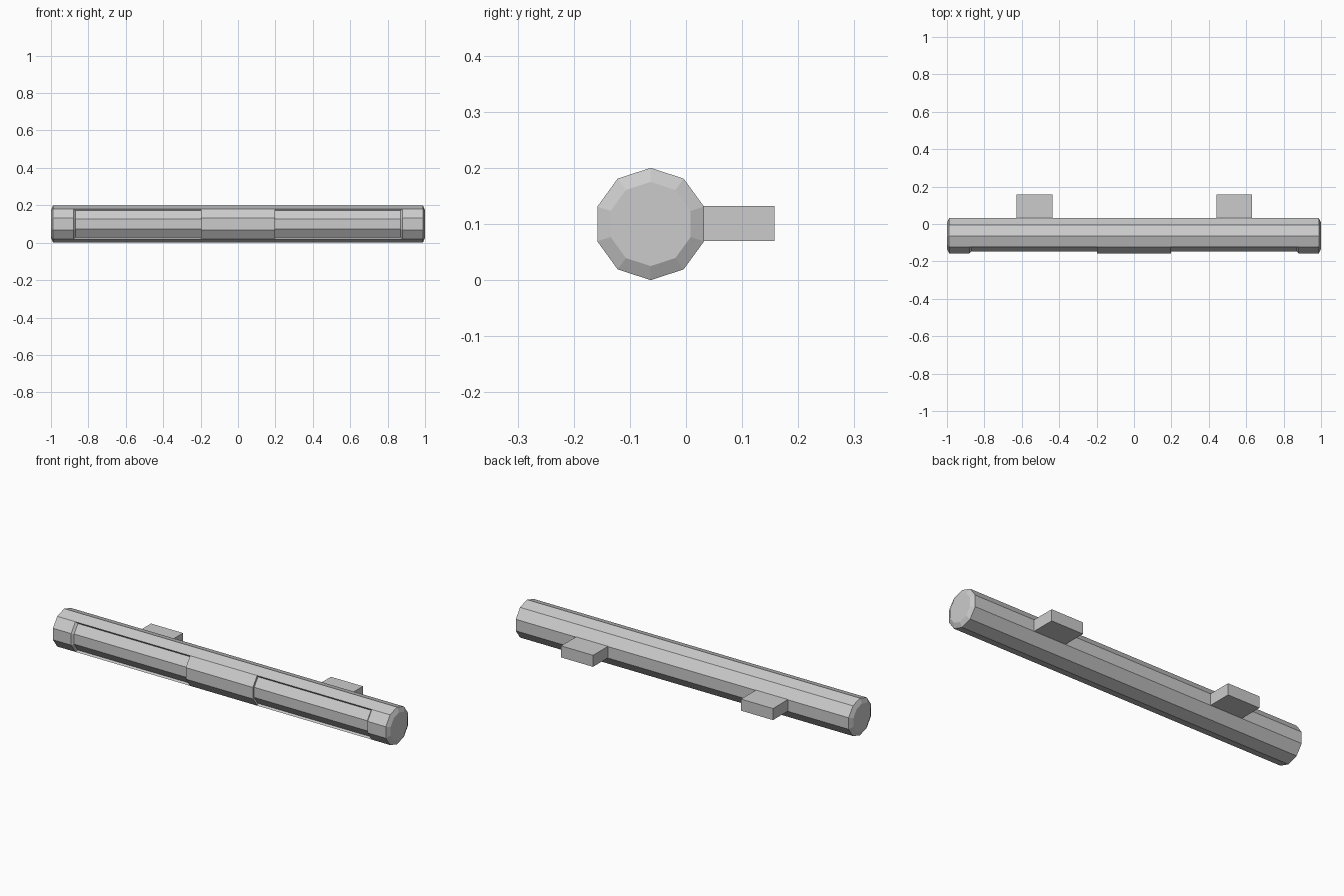
import bpy, bmesh
from math import radians, cos, sin

if "Cube" in bpy.data.objects:
    bpy.data.objects.remove(bpy.data.objects["Cube"])

CY, CZ = -0.063, 0.1       # axis of the bar
R, R_CAP, R_IN = 0.1, 0.075, 0.088


def make_object(name, bm):
    bmesh.ops.recalc_face_normals(bm, faces=bm.faces)
    mesh = bpy.data.meshes.new(name)
    bm.to_mesh(mesh)
    bm.free()
    obj = bpy.data.objects.new(name, mesh)
    bpy.context.collection.objects.link(obj)
    return obj


def ring(bm, x, back_r, front_r):
    # eight points round the back, then four round the recessable front
    pts = [(back_r, 234 + 36 * i) for i in range(8)]
    pts += [(front_r, 126 + 36 * i) for i in range(4)]
    return [bm.verts.new((x, CY + r * cos(radians(a)), CZ + r * sin(radians(a))))
            for r, a in pts]


# Ten-sided bar with chamfered ends and two recessed front panels
half = [(0.199, R, R), (0.199, R, R_IN), (0.87, R, R_IN),
        (0.88, R, R), (0.988, R, R), (1.0, R_CAP, R_CAP)]
stations = [(-x, b, f) for x, b, f in reversed(half)] + half
bm = bmesh.new()
rings = [ring(bm, *s) for s in stations]
for a, b in zip(rings, rings[1:]):
    for i in range(12):
        j = (i + 1) % 12
        bm.faces.new((a[i], a[j], b[j], b[i]))
bm.faces.new(rings[0])
bm.faces.new(rings[-1])
bmesh.ops.remove_doubles(bm, verts=bm.verts, dist=0.0005)
make_object("bar", bm)

# Rear mounting blocks
for name, x in (("left_mount", -0.532), ("right_mount", 0.536)):
    bm = bmesh.new()
    bmesh.ops.create_cube(bm, size=1)
    bmesh.ops.scale(bm, vec=(0.19, 0.138, 0.062), verts=bm.verts)
    bmesh.ops.translate(bm, vec=(x, 0.089, 0.101), verts=bm.verts)
    make_object(name, bm)
